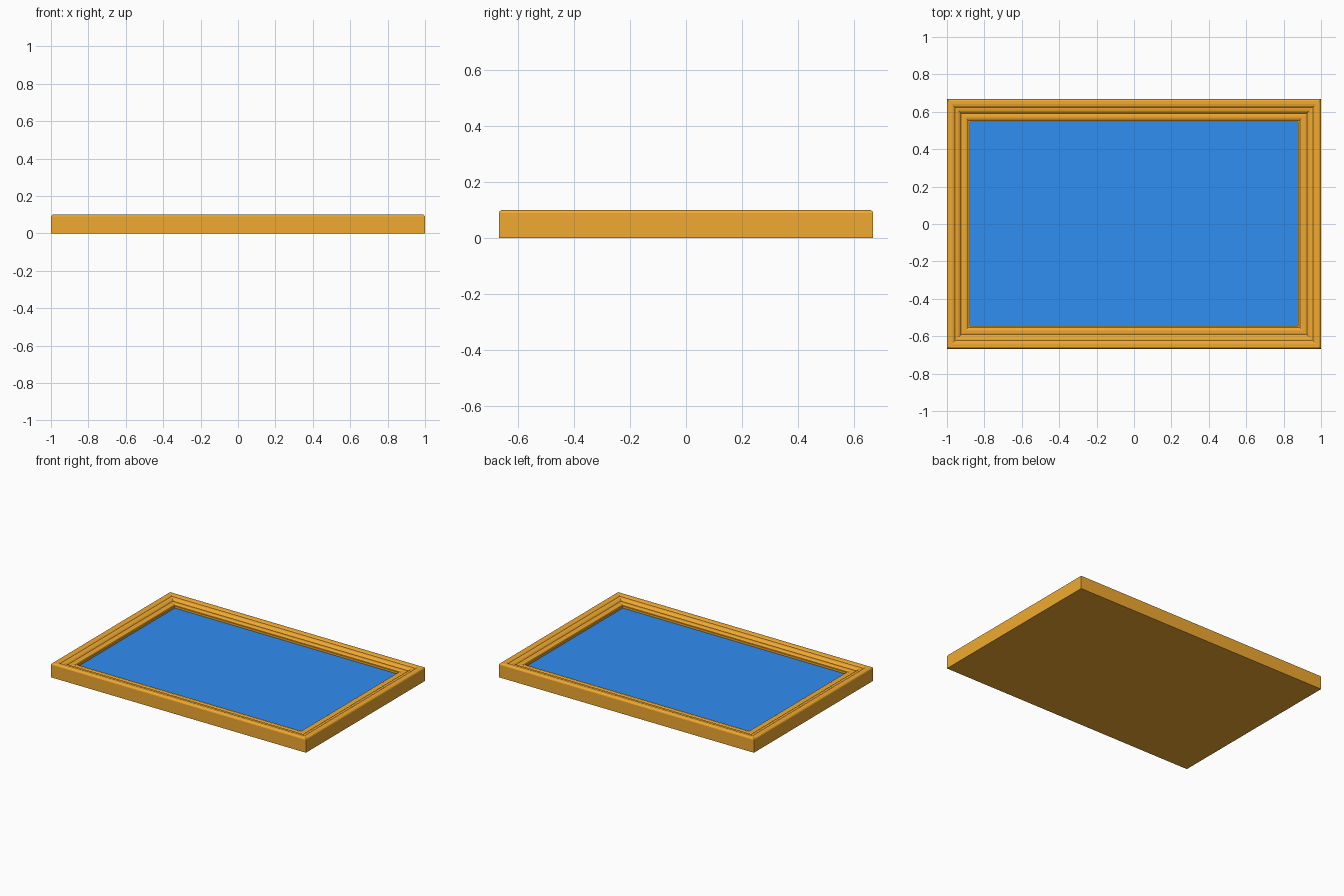
import bpy, bmesh

if "Cube" in bpy.data.objects:
    bpy.data.objects.remove(bpy.data.objects["Cube"])

W, D = 1.0, 0.667  # half width and half depth


def material(name, color):
    m = bpy.data.materials.new(name)
    m.diffuse_color = color
    m.use_nodes = True
    m.node_tree.nodes["Principled BSDF"].inputs["Base Color"].default_value = m.diffuse_color
    return m


def finish(name, bm, mat):
    bmesh.ops.recalc_face_normals(bm, faces=bm.faces[:])
    me = bpy.data.meshes.new(name)
    bm.to_mesh(me)
    bm.free()
    me.materials.append(mat)
    ob = bpy.data.objects.new(name, me)
    bpy.context.collection.objects.link(ob)
    return ob


def ring(bm, inset, z):
    return [bm.verts.new((sx * (W - inset), sy * (D - inset), z))
            for sx, sy in ((-1, -1), (1, -1), (1, 1), (-1, 1))]


# Moulding cross-section: (inset from outer edge, height)
profile = [(0, 0), (0, 0.09), (0.003, 0.096), (0.010, 0.1), (0.026, 0.1),
           (0.036, 0.098), (0.043, 0.093), (0.052, 0.093), (0.062, 0.091),
           (0.070, 0.086), (0.076, 0.079), (0.084, 0.081), (0.098, 0.082),
           (0.108, 0.079), (0.113, 0.075), (0.122, 0.075), (0.122, 0.06)]

# Mitred frame with a closed flat back
bm = bmesh.new()
rings = [ring(bm, i, z) for i, z in profile]
for a, b in zip(rings, rings[1:]):
    for k in range(4):
        n = (k + 1) % 4
        bm.faces.new((a[k], a[n], b[n], b[k]))
bm.faces.new(rings[0][::-1])
finish("frame", bm, material("orange", (0.88, 0.40, 0.03, 1)))

# Recessed picture panel, a thin slab seated inside the frame
bm = bmesh.new()
bmesh.ops.create_cube(bm, size=1)
bmesh.ops.scale(bm, vec=(2 * (W - 0.122), 2 * (D - 0.122), 0.02), verts=bm.verts)
panel = finish("picture_panel", bm, material("blue", (0.03, 0.27, 0.88, 1)))
panel.location.z = 0.05
